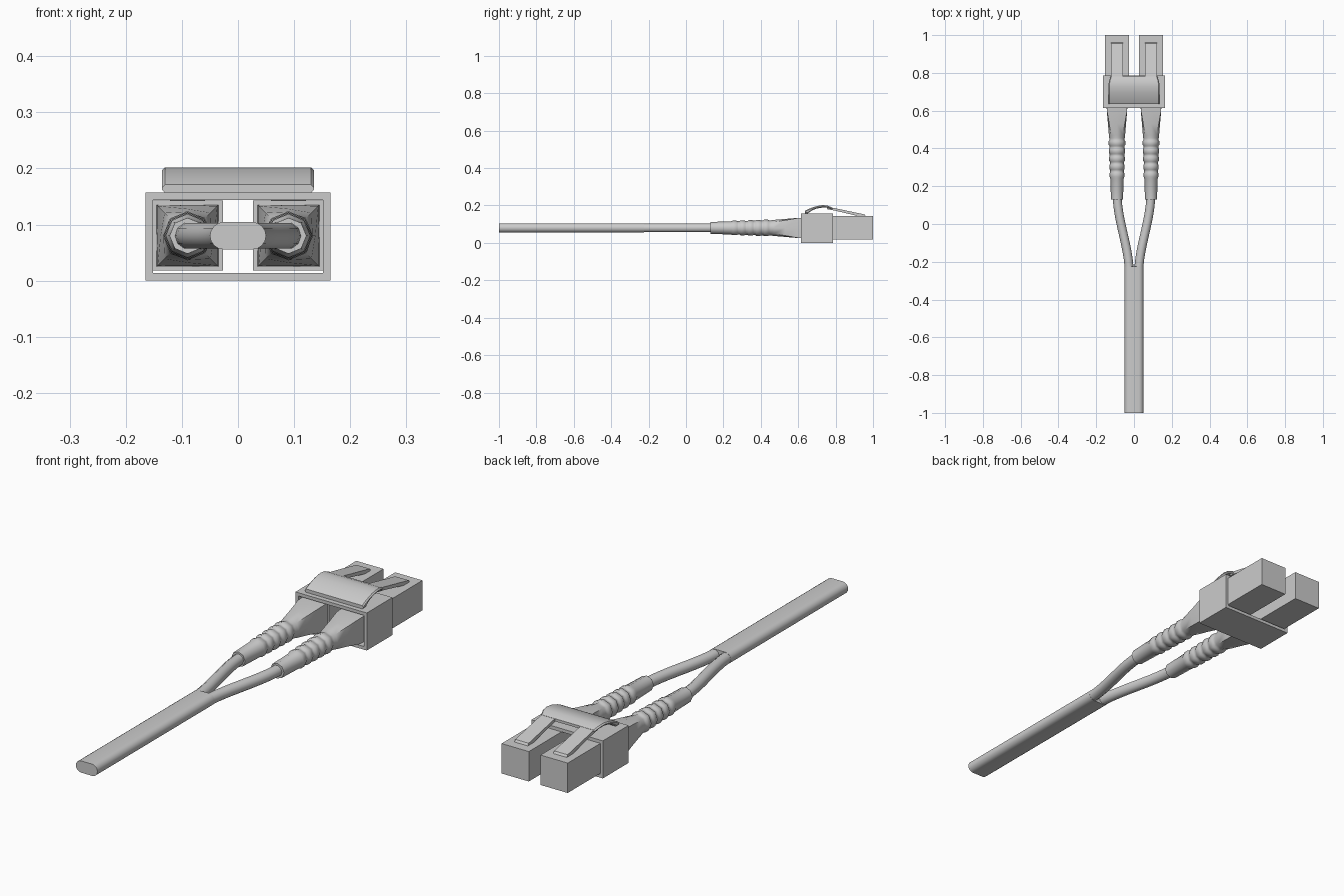
import bpy, bmesh, math
from mathutils import Vector

if "Cube" in bpy.data.objects:
    bpy.data.objects.remove(bpy.data.objects["Cube"], do_unlink=True)

GREY = (0.6, 0.6, 0.6, 1)
mat = bpy.data.materials.new("light grey plastic")
mat.use_nodes = True
mat.diffuse_color = GREY
mat.node_tree.nodes["Principled BSDF"].inputs["Base Color"].default_value = GREY

AXIS_Z = 0.08      # height of the cable centre line
PLUG_X = 0.09      # sideways offset of each plug
CORD_R = 0.0245


def finish(ob, angle):
    ob.data.materials.append(mat)
    bpy.ops.object.select_all(action='DESELECT')
    ob.select_set(True)
    bpy.context.view_layer.objects.active = ob
    if angle:
        bpy.ops.object.shade_smooth_by_angle(angle=math.radians(angle))
    return ob


def loft(name, rings, loop=False, angle=0):
    """Skin equal-length rings; cap the ends unless the rings form a loop."""
    bm = bmesh.new()
    rows = [[bm.verts.new(p) for p in ring] for ring in rings]
    n = len(rows[0])
    pairs = list(zip(rows, rows[1:])) + ([(rows[-1], rows[0])] if loop else [])
    for a, b in pairs:
        for i in range(n):
            j = (i + 1) % n
            bm.faces.new((a[i], a[j], b[j], b[i]))
    if not loop:
        bm.faces.new(rows[0])
        bm.faces.new(rows[-1])
    bmesh.ops.recalc_face_normals(bm, faces=bm.faces)
    me = bpy.data.meshes.new(name)
    bm.to_mesh(me)
    bm.free()
    ob = bpy.data.objects.new(name, me)
    bpy.context.collection.objects.link(ob)
    return finish(ob, angle)


def rect(x0, x1, z0, z1, y):
    return [(x0, y, z0), (x1, y, z0), (x1, y, z1), (x0, y, z1)]


# Flat twin cable with a stadium section
def stadium(y):
    pts = []
    for side, start in ((1, -90), (-1, 90)):
        for k in range(9):
            a = math.radians(start + k * 22.5)
            pts.append((side * 0.0255 + CORD_R * math.cos(a), y,
                        AXIS_Z + CORD_R * math.sin(a)))
    return pts


loft("flat_cable", [stadium(-1), stadium(-0.225)], angle=35)


# Boot section: octagon blending into a square
def boot_ring(cx, y, r, square):
    pts = []
    for k in range(8):
        c, s = math.cos(k * math.pi / 4), math.sin(k * math.pi / 4)
        f = r * (1 + square * (1 / max(abs(c), abs(s)) - 1))
        pts.append((cx + f * c, y, AXIS_Z + f * s))
    return pts


boot = [(0.13, 0.032, 0), (0.24, 0.035, 0)]
for i in range(5):     # shallow ribs
    y, r = 0.25 + 0.042 * i, 0.036 + 0.0012 * i
    boot += [(y, r + 0.003, 0), (y + 0.02, r + 0.003, 0),
             (y + 0.025, r, 0), (y + 0.037, r, 0)]
boot += [(0.47, 0.043, 0.1), (0.53, 0.048, 0.5), (0.6, 0.054, 0.95), (0.67, 0.056, 1)]

for side, label in ((1, "left"), (-1, "right")):
    cx = side * PLUG_X
    # Single cord curving out of the flat cable into the boot
    cu = bpy.data.curves.new(label + "_cord", 'CURVE')
    cu.dimensions = '3D'
    cu.bevel_depth = CORD_R - 0.001
    cu.bevel_resolution = 3
    cu.use_fill_caps = True
    cu.resolution_u = 12
    sp = cu.splines.new('BEZIER')
    sp.bezier_points.add(1)
    for bp, x, y, hx, hy in zip(sp.bezier_points, (0.025, 0.09), (-0.25, 0.17),
                                (0.004, 0), (0.14, 0.15)):
        p = Vector((side * x, y, AXIS_Z))
        h = Vector((side * hx, hy, 0))
        bp.co, bp.handle_left, bp.handle_right = p, p - h, p + h
    cord = bpy.data.objects.new(label + "_cord", cu)
    bpy.context.collection.objects.link(cord)
    bpy.ops.object.select_all(action='DESELECT')
    cord.select_set(True)
    bpy.context.view_layer.objects.active = cord
    bpy.ops.object.convert(target='MESH')
    finish(bpy.context.view_layer.objects.active, 50)

    loft(label + "_boot", [boot_ring(cx, *b) for b in boot], angle=50)

    # Square plug body
    loft(label + "_plug", [rect(cx - 0.063, cx + 0.063, 0.018, 0.143, y)
                           for y in (0.64, 1)])

    # Sloping latch arm on top of the plug
    arm = [(0.755, 0.192), (0.79, 0.187), (0.955, 0.152), (0.962, 0.141),
           (0.93, 0.141), (0.79, 0.174), (0.755, 0.18)]
    loft(label + "_latch", [[(cx + dx, y, z) for y, z in arm] for dx in (-0.031, 0.031)])

# Open rectangular frame holding both plugs
W, H, T = 0.165, 0.157, 0.0135
outer = [rect(-W, W, 0, H, y) for y in (0.615, 0.785)]
inner = [rect(-W + T, W - T, T, H - T, y) for y in (0.785, 0.615)]
loft("duplex_frame", outer + inner, loop=True)

# Arched clip on the frame: (y, top, underside, half width)
arch = [(0.635, 0.171, 0.157, 0.135), (0.65, 0.179, 0.157, 0.135),
        (0.675, 0.189, 0.174, 0.135), (0.7, 0.197, 0.184, 0.135),
        (0.73, 0.202, 0.189, 0.135), (0.755, 0.2, 0.188, 0.133),
        (0.782, 0.189, 0.178, 0.124)]


def clip_ring(y, top, low, w):
    c = 0.005      # softened side corners
    return [(-w + c, y, low), (w - c, y, low), (w, y, low + c), (w, y, top - c),
            (w - c, y, top), (-w + c, y, top), (-w, y, top - c), (-w, y, low + c)]


loft("arched_clip", [clip_ring(*a) for a in arch], angle=32)
